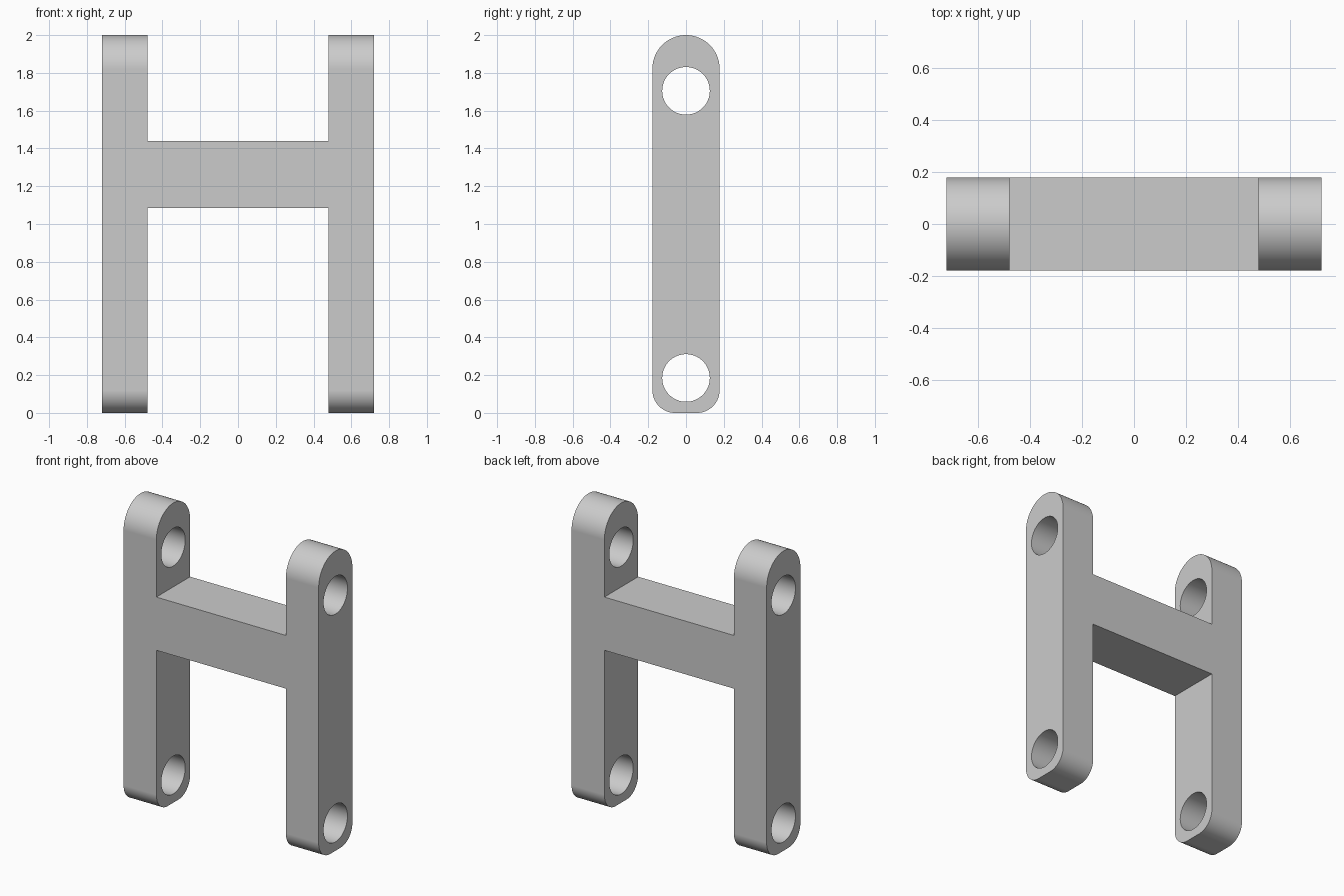
import bpy, bmesh
from math import sin, cos, pi

cube = bpy.data.objects.get("Cube")
if cube:
    bpy.data.objects.remove(cube, do_unlink=True)

HALF_DEPTH = 0.178
INNER, OUTER = 0.478, 0.72
HEIGHT = 2.0
FOOT_RADIUS = 0.12
BAR_LOW, BAR_HIGH = 1.085, 1.44
HOLE_RADIUS = 0.126
HOLE_HEIGHTS = (0.185, 1.705)

grey = bpy.data.materials.new("plain grey")
grey.use_nodes = True
colour = (0.6, 0.6, 0.6, 1)
grey.diffuse_color = colour
grey.node_tree.nodes["Principled BSDF"].inputs["Base Color"].default_value = colour


def arc(cy, cz, radius, start, end, steps):
    angles = [start + (end - start) * i / steps for i in range(steps + 1)]
    return [(cy + radius * cos(a), cz + radius * sin(a)) for a in angles]


def prism(name, profile, x0, x1):
    """Closed solid with a (y, z) profile running from x0 to x1."""
    bm = bmesh.new()
    near, far = [[bm.verts.new((x, y, z)) for y, z in profile] for x in (x0, x1)]
    bm.faces.new(near)
    bm.faces.new(far)
    for i in range(len(profile)):
        bm.faces.new((near[i - 1], near[i], far[i], far[i - 1]))
    bmesh.ops.recalc_face_normals(bm, faces=bm.faces)
    mesh = bpy.data.meshes.new(name)
    bm.to_mesh(mesh)
    bm.free()
    mesh.materials.append(grey)
    obj = bpy.data.objects.new(name, mesh)
    bpy.context.collection.objects.link(obj)
    return obj


def combine(target, other, operation):
    """Apply a boolean and discard the helper."""
    bpy.context.view_layer.objects.active = target
    mod = target.modifiers.new("join", 'BOOLEAN')
    mod.operation, mod.solver, mod.object = operation, 'EXACT', other
    bpy.ops.object.modifier_apply(modifier=mod.name)
    bpy.data.objects.remove(other, do_unlink=True)


# Crossbar, full depth of the legs
d = HALF_DEPTH
frame = prism("h_frame", [(-d, BAR_LOW), (d, BAR_LOW), (d, BAR_HIGH), (-d, BAR_HIGH)],
              -INNER - 0.1, INNER + 0.1)

# Legs: round top, softened foot corners
r = FOOT_RADIUS
leg_profile = (arc(0, HEIGHT - d, d, 0, pi, 48)
               + arc(r - d, r, r, pi, 1.5 * pi, 20)
               + arc(d - r, r, r, 1.5 * pi, 2 * pi, 20))
for side in (-1, 1):
    leg = prism("leg", leg_profile, side * INNER, side * OUTER)
    combine(frame, leg, 'UNION')

# Round holes through both legs
for z in HOLE_HEIGHTS:
    circle = arc(0, z, HOLE_RADIUS, 0, 2 * pi, 64)[:-1]
    combine(frame, prism("hole_cutter", circle, -1, 1), 'DIFFERENCE')

# Merge coplanar faces, then smooth only the curved walls
bm = bmesh.new()
bm.from_mesh(frame.data)
bmesh.ops.remove_doubles(bm, verts=bm.verts, dist=0.0001)
bmesh.ops.dissolve_limit(bm, angle_limit=0.01, verts=bm.verts, edges=bm.edges)
bm.to_mesh(frame.data)
bm.free()
bpy.ops.object.select_all(action='DESELECT')
frame.select_set(True)
bpy.context.view_layer.objects.active = frame
bpy.ops.object.shade_smooth_by_angle(angle=pi / 6)
weighted = frame.modifiers.new("flat_face_normals", 'WEIGHTED_NORMAL')
weighted.keep_sharp = True
